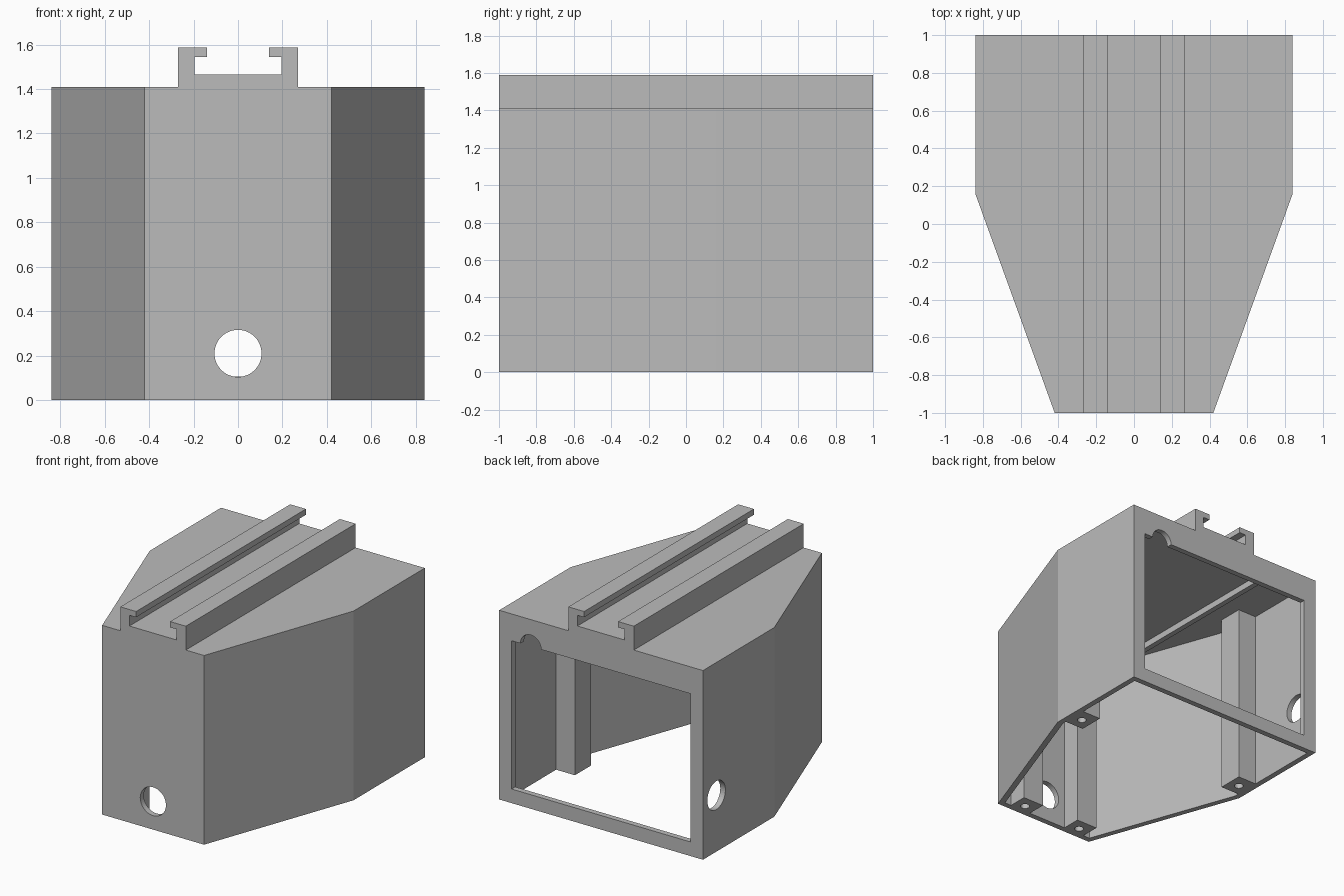
import bpy, bmesh, math

if "Cube" in bpy.data.objects:
    bpy.data.objects.remove(bpy.data.objects["Cube"])

grey = bpy.data.materials.new("plain_grey")
grey.use_nodes = True
colour = (0.5, 0.5, 0.5, 1)
grey.diffuse_color = colour
grey.node_tree.nodes["Principled BSDF"].inputs["Base Color"].default_value = colour

WALL = 0.042
HEIGHT = 1.41


def prism(name, points, axis, low, high):
    """Extrude a 2D outline along an axis; the outline uses the other two axes in order."""
    def place(p, d):
        co = list(p)
        co.insert("xyz".index(axis), d)
        return co

    bm = bmesh.new()
    face = bm.faces.new([bm.verts.new(place(p, low)) for p in points])
    top = bmesh.ops.extrude_face_region(bm, geom=[face])["geom"]
    for v in top:
        if isinstance(v, bmesh.types.BMVert):
            v.co["xyz".index(axis)] = high
    bmesh.ops.recalc_face_normals(bm, faces=bm.faces)
    mesh = bpy.data.meshes.new(name)
    bm.to_mesh(mesh)
    bm.free()
    mesh.materials.append(grey)
    obj = bpy.data.objects.new(name, mesh)
    bpy.context.scene.collection.objects.link(obj)
    return obj


def rect(a0, a1, b0, b1):
    return [(a0, b0), (a1, b0), (a1, b1), (a0, b1)]


def circle(a, b, r, n=48):
    return [(a + r * math.cos(2 * math.pi * i / n), b + r * math.sin(2 * math.pi * i / n))
            for i in range(n)]


def mirrored(half):
    """Close a right-hand half outline with its mirror image."""
    return half + [(-a, b) for a, b in reversed(half)]


def cut(obj, cutters):
    for c in cutters:
        c.hide_render = True
        mod = obj.modifiers.new("cut", 'BOOLEAN')
        mod.operation = 'DIFFERENCE'
        mod.solver = 'EXACT'
        mod.object = c
    graph = bpy.context.evaluated_depsgraph_get()
    mesh = bpy.data.meshes.new_from_object(obj.evaluated_get(graph))
    obj.modifiers.clear()
    obj.data = mesh
    for c in cutters:
        bpy.data.objects.remove(c)


# Tapered housing, hollow and open underneath
housing = prism("housing", mirrored([(0.42, -1), (0.84, 0.16), (0.84, 1)]), "z", 0, HEIGHT)
cut(housing, [
    prism("cavity", mirrored([(0.39, WALL - 1), (0.798, 0.167), (0.798, 1 - WALL)]),
          "z", -0.1, HEIGHT - WALL),
    prism("back_window", rect(-0.737, 0.737, 0.105, 1.21), "y", 0.9, 1.1),
    prism("cable_notch", circle(0.58, 1.21, 0.085), "y", 0.9, 1.1),
    prism("front_hole", circle(0, 0.21, 0.106), "y", -1.1, -0.9),
    prism("side_hole", circle(0.842, 0.42, 0.106), "x", -0.9, -0.75),
])

# Slotted rail along the top
prism("top_rail", mirrored([(0.27, HEIGHT - 0.01), (0.27, 1.588), (0.14, 1.588),
                            (0.14, 1.545), (0.195, 1.545), (0.195, 1.465)]), "y", -1, 1)

# Four screw posts inside the walls
for label, side in (("left", 1), ("right", -1)):
    for end, x0, x1, y0, y1, cx, cy in (
            ("middle", 0.643, 0.81, 0.2, 0.39, 0.727, 0.29),
            ("front", 0.16, 0.335, -0.97, -0.815, 0.25, -0.905)):
        post = prism(f"{end}_{label}_post", rect(side * x0, side * x1, y0, y1),
                     "z", 0, HEIGHT - WALL + 0.01)
        cut(post, [prism("screw_hole", circle(side * cx, cy, 0.032, 24), "z", -0.1, 0.4)])

# Slim rib under the roof
prism("roof_rib", rect(-0.47, -0.43, 1.32, HEIGHT - 0.02), "y", -0.75, 0.97)
